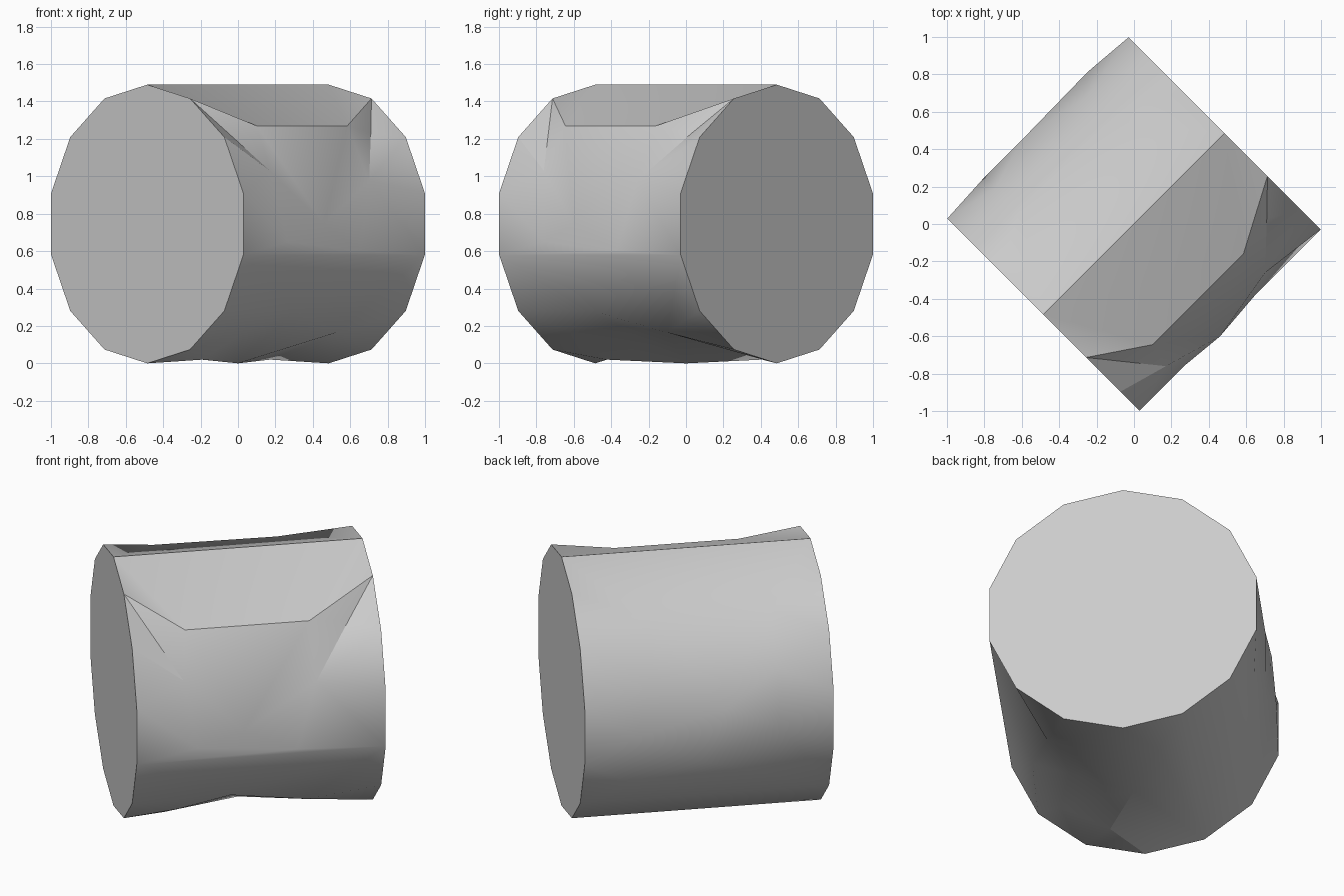
import bpy
import bmesh
import math
from mathutils import Vector
from mathutils.geometry import delaunay_2d_cdt

SIDES = 14
RADIUS = 0.745
HALF = 0.686

old_cube = bpy.data.objects.get("Cube")
if old_cube:
    bpy.data.objects.remove(old_cube, do_unlink=True)

# Dents and creases of the barrel: along the axis, sideways, height
dents = {
    "near_ridge_a": (-0.385, 0.527, 1.27),
    "near_ridge_b": (0.30, 0.527, 1.27),
    "near_fold_a": (-0.417, 0.658, 1.03),
    "near_fold_b": (0.523, 0.481, 1.23),
    "near_shoulder": (0.312, 0.68, 0.976),
    "near_bulge": (-0.10, 0.75, 0.745),
    "near_low_a": (-0.35, 0.726, 0.65),
    "near_low_b": (0.20, 0.726, 0.60),
    "belly_a": (-0.41, 0.44, 0.16),
    "belly_b": (-0.14, 0.566, 0.28),
    "belly_c": (0.30, 0.445, 0.165),
    "keel_a": (-0.435, 0.168, 0.02),
    "keel_b": (0, 0, 0),
    "keel_c": (0.41, -0.166, 0.02),
    "far_ridge_a": (-0.378, -0.484, 1.315),
    "far_ridge_b": (0.30, -0.484, 1.31),
    "far_fold_a": (-0.39, -0.66, 1.04),
    "far_fold_b": (0.30, -0.66, 1.03),
    "far_bulge_a": (-0.39, -0.742, 0.73),
    "far_bulge_b": (-0.10, -0.742, 0.86),
    "far_bulge_c": (0.40, -0.75, 0.73),
    "far_low_a": (0.03, -0.72, 0.54),
    "far_low_b": (0.42, -0.69, 0.43),
}

# Folded edges, each a chain of dent names or (end, rim corner) pairs
chains = [
    [("L", 1), "near_ridge_a", "near_ridge_b", ("R", 1)],
    [("L", 1), "near_fold_a", ("L", 2)],
    [("R", 1), "near_fold_b", "near_ridge_b"],
    ["near_ridge_a", "near_bulge", "near_ridge_b"],
    [("R", 2), "near_shoulder", "near_bulge"],
    [("L", 7), "keel_a", "keel_b", "keel_c", ("R", 7)],
    [("L", 6), "belly_a", "belly_b", "belly_c", ("R", 6)],
    [("L", 13), "far_ridge_a", "far_ridge_b", ("R", 13)],
    [("R", 12), "far_fold_b", "far_bulge_b", "far_fold_a"],
    [("R", 11), "far_bulge_c", "far_low_a"],
] + [[("L", i), ("R", i)] for i in (0, 4, 8, 9, SIDES)]


def place(along, side, height):
    """Turn barrel coordinates into the diagonal resting position."""
    return Vector((along + side, along - side, height * math.sqrt(2))) / math.sqrt(2)


# Unrolled barrel, cut open along the top edge
keys, flat, solid = [], [], []
for end, along in (("L", -HALF), ("R", HALF)):
    for i in range(SIDES + 1):
        angle = math.tau * i / SIDES
        keys.append((end, i))
        flat.append(Vector((along, angle * RADIUS)))
        solid.append(place(along, RADIUS * math.sin(angle),
                           RADIUS + RADIUS * math.cos(angle)))
for name, (along, side, height) in dents.items():
    angle = math.atan2(side, height - RADIUS) % math.tau
    keys.append(name)
    flat.append(Vector((along, angle * RADIUS)))
    solid.append(place(along, side, height))

index = {key: i for i, key in enumerate(keys)}
edges = [(index[a], index[b]) for chain in chains for a, b in zip(chain, chain[1:])]
result = delaunay_2d_cdt(flat, edges, [], 0, 0.00001)
triangles, origins = result[2], result[3]

# Rolled barrel wall with two flat end caps
bm = bmesh.new()
verts = {}
for i, key in enumerate(keys):
    if key[1] == SIDES:
        verts[i] = verts[index[(key[0], 0)]]
    else:
        verts[i] = bm.verts.new(solid[i])
for tri in triangles:
    if all(origins[v] for v in tri):
        corners = [verts[origins[v][0]] for v in tri]
        if len(set(corners)) == 3:
            bm.faces.new(corners)
for end in "LR":
    bm.faces.new([verts[index[(end, i)]] for i in range(SIDES)])
bmesh.ops.recalc_face_normals(bm, faces=bm.faces)
mesh = bpy.data.meshes.new("dented_barrel")
bm.to_mesh(mesh)
bm.free()

# Plain grey surface
grey = bpy.data.materials.new("light_grey")
grey.use_nodes = True
colour = (0.6, 0.6, 0.6, 1)
grey.diffuse_color = colour
grey.node_tree.nodes["Principled BSDF"].inputs["Base Color"].default_value = colour
mesh.materials.append(grey)

barrel = bpy.data.objects.new("dented_barrel", mesh)
bpy.context.collection.objects.link(barrel)
bpy.ops.object.select_all(action="DESELECT")
barrel.select_set(True)
bpy.context.view_layer.objects.active = barrel
bpy.ops.object.shade_smooth_by_angle(angle=math.radians(30))
